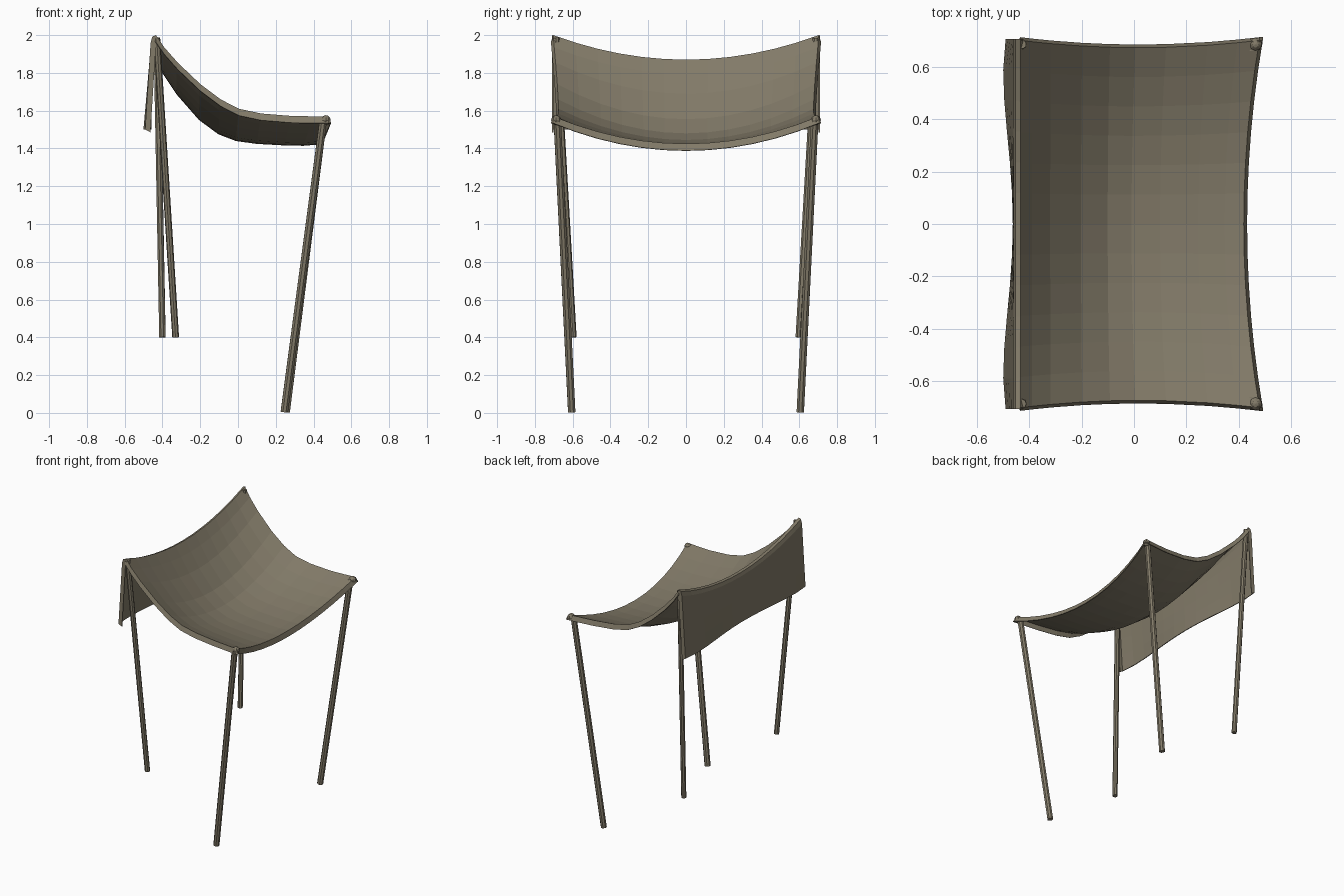
import bpy
from mathutils import Vector

if "Cube" in bpy.data.objects:
    bpy.data.objects.remove(bpy.data.objects["Cube"])

mat = bpy.data.materials.new("taupe canvas")
mat.diffuse_color = (0.225, 0.197, 0.14, 1)
mat.use_nodes = True
mat.node_tree.nodes["Principled BSDF"].inputs["Base Color"].default_value = mat.diffuse_color

# side-edge profile of the canopy: x, z at the hem, sag at the middle
PROFILE = [(-.435, 2.0, .13), (-.39, 1.935, .14), (-.32, 1.855, .165), (-.2, 1.74, .185),
           (-.095, 1.66, .18), (0, 1.61, .165), (.115, 1.585, .155),
           (.27, 1.572, .15), (.38, 1.57, .15), (.46, 1.57, .145)]
X0, X1 = PROFILE[0][0], PROFILE[-1][0]
NY = 12


def add_object(name, verts, faces, thickness=0):
    me = bpy.data.meshes.new(name)
    me.from_pydata(verts, [], faces)
    me.materials.append(mat)
    ob = bpy.data.objects.new(name, me)
    bpy.context.collection.objects.link(ob)
    if thickness:
        mod = ob.modifiers.new("cloth thickness", 'SOLIDIFY')
        mod.thickness = thickness
        mod.offset = -1
    return ob


def grid(name, rows, thickness):
    n = len(rows[0])
    verts = [p for row in rows for p in row]
    faces = [(i * n + j, (i + 1) * n + j, (i + 1) * n + j + 1, i * n + j + 1)
             for i in range(len(rows) - 1) for j in range(n - 1)]
    return add_object(name, verts, faces, thickness)


def canopy_point(i, v):
    x, z, sag = PROFILE[i]
    t = (x - X0) / (X1 - X0)
    half = .675 + .028 * (2 * t - 1) ** 2
    x += t ** 2 * (-.04 + .06 * v * v)         # front edge bows inward
    return Vector((x, v * half, z - sag * (1 - v * v)))


# canopy with a turned-down hem on three sides
cols = range(-1, NY + 2)
rows = []
for i in range(len(PROFILE) + 1):
    row = []
    for j in cols:
        v = max(-1, min(1, 2 * j / NY - 1))
        p = canopy_point(min(i, len(PROFILE) - 1), v)
        side = -1 if j < 0 else 1 if j > NY else 0
        front = i == len(PROFILE)
        if side or front:
            p += Vector((.013 * front, .012 * side, -.036))
        row.append(p)
    rows.append(row)
grid("canopy", rows, .006)

# hanging back flap, flaring at the bottom, with small side returns
rows = []
for t in (1, .75, .5, .25, .08, .015, 0):
    row = []
    for j in cols:
        v = max(-1, min(1, 2 * j / NY - 1))
        top = canopy_point(0, v)
        flare = .004 + .11 * v * v * (1 - .75 * v * v)
        x = top.x - (.025 if t > .02 else .018 if t > 0 else 0) - t * flare
        z = top.z + (1.5 - top.z) * t
        p = Vector((x, top.y * 1.008, z))
        if j < 0 or j > NY:
            p.x += .028 if t > 0 else 0
            p.z -= .015
        row.append(p)
    rows.append(row)
grid("back_flap", rows, .006)


# straight leaning poles
def pole(name, top, bottom, radius=.018):
    d = Vector(top) - Vector(bottom)
    bpy.ops.mesh.primitive_cylinder_add(vertices=8, radius=radius, depth=d.length,
                                        location=(Vector(top) + Vector(bottom)) / 2)
    ob = bpy.context.object
    ob.rotation_euler = d.to_track_quat('Z', 'Y').to_euler()
    ob.name = name
    ob.data.materials.append(mat)


for s, label, back_x, front_x in ((-1, "left", -.33, .245), (1, "right", -.40, .255)):
    pole("back_pole_" + label, (-.43, s * .688, 1.985), (back_x, s * .597, .4))
    pole("front_pole_" + label, (.452, s * .682, 1.555), (front_x, s * .605, .004), .021)

# rounded pole caps pushing up the front corners
for s in (-1, 1):
    bpy.ops.mesh.primitive_uv_sphere_add(segments=8, ring_count=6, radius=.026,
                                         location=(.465, s * .688, 1.55))
    bpy.context.object.name = "front_corner_cap"
    bpy.context.object.data.materials.append(mat)
